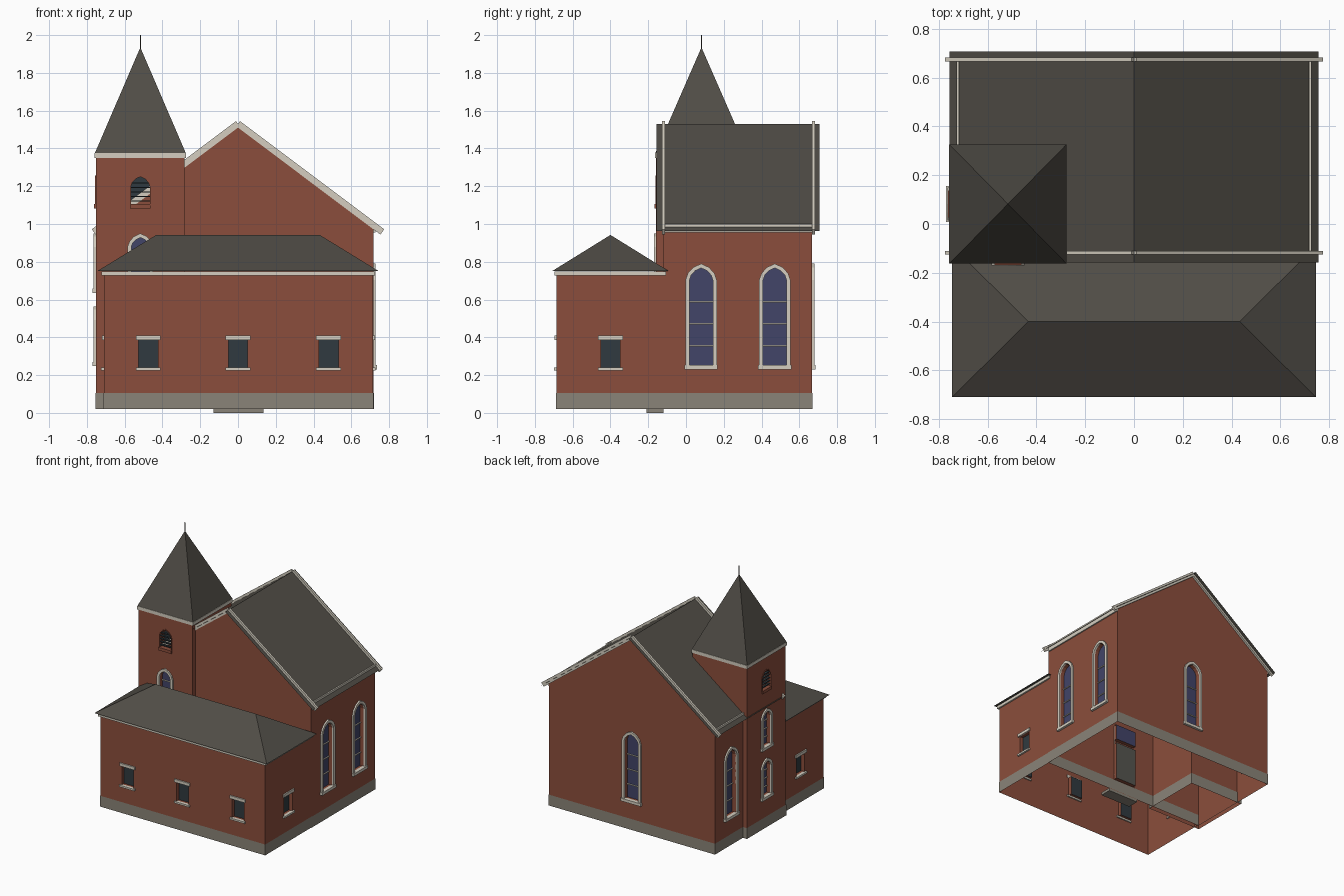
import bpy, bmesh, math
from mathutils import Matrix, Vector

if "Cube" in bpy.data.objects:
    bpy.data.objects.remove(bpy.data.objects["Cube"])


def material(name, r, g, b):
    m = bpy.data.materials.new(name)
    m.use_nodes = True
    m.diffuse_color = (r, g, b, 1)
    m.node_tree.nodes["Principled BSDF"].inputs["Base Color"].default_value = (r, g, b, 1)
    return m


BRICK = material("red brick", 0.26, 0.076, 0.045)
BLUE = material("blue glass", 0.054, 0.058, 0.138)
DARK = material("dark glass", 0.03, 0.042, 0.05)
DOOR = material("grey door", 0.09, 0.09, 0.08)
ROOF = material("grey shingle", 0.08, 0.073, 0.061)
STONE = material("foundation stone", 0.254, 0.231, 0.188)
TRIM = material("cream trim", 0.66, 0.617, 0.527)
SLOTS = [BRICK, BLUE, DARK, DOOR]


def add(name, bm, mats, fix=True):
    if fix:
        bmesh.ops.recalc_face_normals(bm, faces=bm.faces)
    me = bpy.data.meshes.new(name)
    bm.to_mesh(me)
    bm.free()
    for m in mats:
        me.materials.append(m)
    ob = bpy.data.objects.new(name, me)
    bpy.context.scene.collection.objects.link(ob)
    return ob


def mesh(name, verts, faces, mat, frame=Matrix()):
    bm = bmesh.new()
    vs = [bm.verts.new(frame @ Vector(v)) for v in verts]
    for f in faces:
        bm.faces.new([vs[i] for i in f])
    return add(name, bm, [mat])


def box(name, x, y, z, mat, frame=Matrix(), open_ends=False):
    """Box from (min, max) pairs; open_ends leaves out top and bottom."""
    bm = bmesh.new()
    prism(bm, [(x[0], z[0]), (x[1], z[0]), (x[1], z[1]), (x[0], z[1])], y[0], y[1], frame)
    if open_ends:
        bm.normal_update()
        bmesh.ops.delete(bm, geom=[f for f in bm.faces if abs(f.normal.z) > 0.9], context="FACES_ONLY")
    return add(name, bm, [mat])


def prism(bm, outline, y0, y1, frame=Matrix(), back_slot=0):
    """Extrude an x-z outline along y; the far cap gets its own slot."""
    n = len(outline)
    a = [bm.verts.new(frame @ Vector((x, y0, z))) for x, z in outline]
    b = [bm.verts.new(frame @ Vector((x, y1, z))) for x, z in outline]
    faces = [bm.faces.new(a)]
    for i in range(n):
        j = (i + 1) % n
        faces.append(bm.faces.new((a[j], a[i], b[i], b[j])))
    faces.append(bm.faces.new(b[::-1]))
    faces[-1].material_index = back_slot
    bmesh.ops.recalc_face_normals(bm, faces=faces)


def rect(w, z0, z1):
    return [(-w, z0), (w, z0), (w, z1), (-w, z1)]


def arch(w, z0, z1):
    s = z1 - w * 1.05
    r = z1 - s
    side = [(w, s), (0.85 * w, s + 0.42 * r), (0.5 * w, s + 0.78 * r)]
    return [(-w, z0), (w, z0)] + side + [(0, z1)] + [(-x, z) for x, z in side[::-1]]


def wall_frame(x, y, turn):
    """Local -y faces out of the wall, local z is up."""
    return Matrix.Translation((x, y, 0)) @ Matrix.Rotation(math.radians(turn), 4, "Z")


def ring(name, outer, inner, mat, frame, out=0.012):
    n = len(outer)
    verts = [(x, y, z) for y in (-out, 0.002) for line in (outer, inner) for x, z in line]
    faces = []
    for i in range(n):
        j = (i + 1) % n
        faces += [(i, j, n + j, n + i), (i, j, 2 * n + j, 2 * n + i),
                  (n + i, n + j, 3 * n + j, 3 * n + i)]
    mesh(name, verts, faces, mat, frame)


def arched_window(cut, name, frame, w, z0, z1, border, bars):
    inner = arch(w - border, z0 + 0.015, z1 - border * 1.1)
    prism(cut, inner, -0.05, 0.032, frame, 1)
    ring(name + "_surround", arch(w, z0, z1), inner, TRIM, frame)
    box(name + "_sill", (-w - 0.005, w + 0.005), (-0.018, 0.01), (z0 - 0.004, z0 + 0.018), TRIM, frame)
    for k in range(1, bars + 1):
        z = z0 + (z1 - z0) * k * 0.21
        box(name + "_glazing_bar", (border - w, w - border), (0.024, 0.031), (z, z + 0.007), TRIM, frame)


def square_window(cut, name, frame):
    prism(cut, rect(0.051, 0.238, 0.387), -0.05, 0.03, frame, 2)
    box(name + "_lintel", (-0.066, 0.066), (-0.01, 0.002), (0.387, 0.41), TRIM, frame)
    box(name + "_sill", (-0.066, 0.066), (-0.014, 0.01), (0.225, 0.239), TRIM, frame)


def louvre(cut, name, frame):
    opening = arch(0.05, 1.105, 1.25)
    prism(cut, opening, -0.05, 0.06, frame, 2)
    ring(name + "_surround", arch(0.056, 1.098, 1.257), opening, BRICK, frame, 0.004)
    box(name + "_sill", (-0.055, 0.055), (-0.01, 0.01), (1.082, 1.105), BRICK, frame)
    for k in range(5):
        z = 1.118 + k * 0.024
        w = 0.05 if k < 4 else 0.043
        box(name + "_slat", (-w, w), (0.004, 0.02), (z, z + 0.007), DARK, frame)


def walls(name, outline, y0, y1, cut):
    """Cut the openings from a solid, then open the underside."""
    bm = bmesh.new()
    prism(bm, outline, y0, y1)
    body = add(name, bm, SLOTS)
    cutter = add(name + "_cutter", cut, SLOTS, False)
    cutter.hide_render = True
    mod = body.modifiers.new("openings", "BOOLEAN")
    mod.operation, mod.solver, mod.object = "DIFFERENCE", "EXACT", cutter
    bpy.context.view_layer.update()
    result = bpy.data.meshes.new_from_object(body.evaluated_get(bpy.context.evaluated_depsgraph_get()))
    body.modifiers.clear()
    bm = bmesh.new()
    bm.from_mesh(result)
    base = [f for f in bm.faces if f.normal.z < -0.9 and f.calc_center_median().z < 0.03]
    bmesh.ops.delete(bm, geom=base, context="FACES_ONLY")
    bm.to_mesh(result)
    bm.free()
    body.data = result
    bpy.data.objects.remove(cutter)


def foundation(name, x, y):
    box(name, (x[0] - 0.003, x[1] + 0.003), (y[0] - 0.003, y[1] + 0.003), (0.02, 0.105), STONE, open_ends=True)


# Nave walls, with tall windows and an inner doorway
cut = bmesh.new()
for name, x, y, turn in (("nave_left_front_window", 0.717, 0.08, 90), ("nave_left_rear_window", 0.717, 0.47, 90),
                         ("nave_right_window", -0.717, 0.47, -90), ("nave_rear_window", 0, 0.667, 180)):
    arched_window(cut, name, wall_frame(x, y, turn), 0.083, 0.235, 0.79, 0.021, 3)
entry = wall_frame(0, -0.12, 0)
prism(cut, rect(0.09, 0.11, 0.41), -0.03, 0.03, entry, 3)
prism(cut, rect(0.09, 0.44, 0.56), -0.03, 0.03, entry, 1)
ring("door_surround", rect(0.11, 0.11, 0.58), rect(0.09, 0.111, 0.56), TRIM, entry)
walls("nave_walls", [(-0.717, 0.02), (0.717, 0.02), (0.717, 0.978), (0, 1.518), (-0.717, 0.978)], -0.12, 0.667, cut)
foundation("nave_foundation", (-0.717, 0.717), (-0.12, 0.667))
box("door_step", (-0.13, 0.135), (-0.21, -0.12), (0, 0.022), STONE)

# Nave roof, rake boards and eave boards
E, EZ, RZ = 0.757, 0.962, 1.53
mesh("nave_roof", [(x, y, z) for y in (-0.157, 0.708) for x, z in ((-E, EZ), (0, RZ), (E, EZ))],
     [(0, 1, 4, 3), (1, 2, 5, 4)], ROOF)
length, pitch = math.hypot(E, RZ - EZ), math.atan2(RZ - EZ, E)
for side, turn in (("left", 0), ("right", 180)):
    slope = Matrix.Rotation(math.radians(turn), 4, "Z")
    tilt = Matrix.Translation((0, 0, RZ)) @ slope @ Matrix.Rotation(pitch, 4, "Y")
    s = 1 if turn == 0 else -1
    for end, y in (("front", -0.118), ("rear", 0.675)):
        box(f"{end}_{side}_rake_board", (0, length + 0.008), (s * y - 0.008, s * y + 0.008),
            (-0.016, 0.018), TRIM, tilt)
    ends = sorted((s * -0.11, s * 0.67))
    box(side + "_eave_board", (0.717, 0.727), ends, (0.955, 1.0), TRIM, slope)

# Tower
TX, TY = -0.517, 0.082
cut = bmesh.new()
for name, frame in (("tower_front", wall_frame(TX, -0.158, 0)), ("tower_side", wall_frame(-0.752, TY, -90))):
    for level, z in (("lower", 0.252), ("upper", 0.64)):
        arched_window(cut, f"{name}_{level}_window", frame, 0.068, z, z + 0.31, 0.02, 3)
    louvre(cut, name + "_louvre", frame)
walls("tower_walls", [(-0.752, 0.02), (-0.282, 0.02), (-0.282, 1.36), (-0.752, 1.36)], -0.158, 0.322, cut)
foundation("tower_foundation", (-0.752, -0.282), (-0.158, 0.322))
box("tower_cornice", (TX - 0.242, TX + 0.242), (TY - 0.245, TY + 0.245), (1.35, 1.376), TRIM)
corners = [(TX + 0.24 * a, TY + 0.244 * b, 1.377) for a, b in ((-1, -1), (1, -1), (1, 1), (-1, 1))]
mesh("spire", corners + [(TX, TY, 1.935)], [(0, 1, 4), (1, 2, 4), (2, 3, 4), (3, 0, 4), (3, 2, 1, 0)], ROOF)
box("spire_rod", (TX - 0.003, TX + 0.003), (TY - 0.003, TY + 0.003), (1.92, 2.0), ROOF)

# Front annex with hipped roof
cut = bmesh.new()
for name, x, y, turn in (("annex_right_window", -0.475, -0.685, 0), ("annex_middle_window", 0, -0.685, 0),
                         ("annex_left_window", 0.48, -0.685, 0), ("annex_left_end_window", 0.714, -0.4, 90),
                         ("annex_right_end_window", -0.71, -0.4, -90)):
    square_window(cut, name, wall_frame(x, y, turn))
walls("annex_walls", [(-0.71, 0.02), (0.714, 0.02), (0.714, 0.74), (-0.71, 0.74)], -0.685, -0.119, cut)
foundation("annex_foundation", (-0.71, 0.714), (-0.685, -0.119))
box("annex_cornice", (-0.722, 0.726), (-0.697, -0.105), (0.727, 0.749), TRIM)
eaves = [(-0.746, -0.71, 0.75), (0.746, -0.71, 0.75), (0.746, -0.09, 0.75), (-0.746, -0.09, 0.75)]
mesh("annex_roof", eaves + [(-0.433, -0.4, 0.942), (0.433, -0.4, 0.942)],
     [(0, 1, 5, 4), (1, 2, 5), (2, 3, 4, 5), (3, 0, 4), (3, 2, 1, 0)], ROOF)
